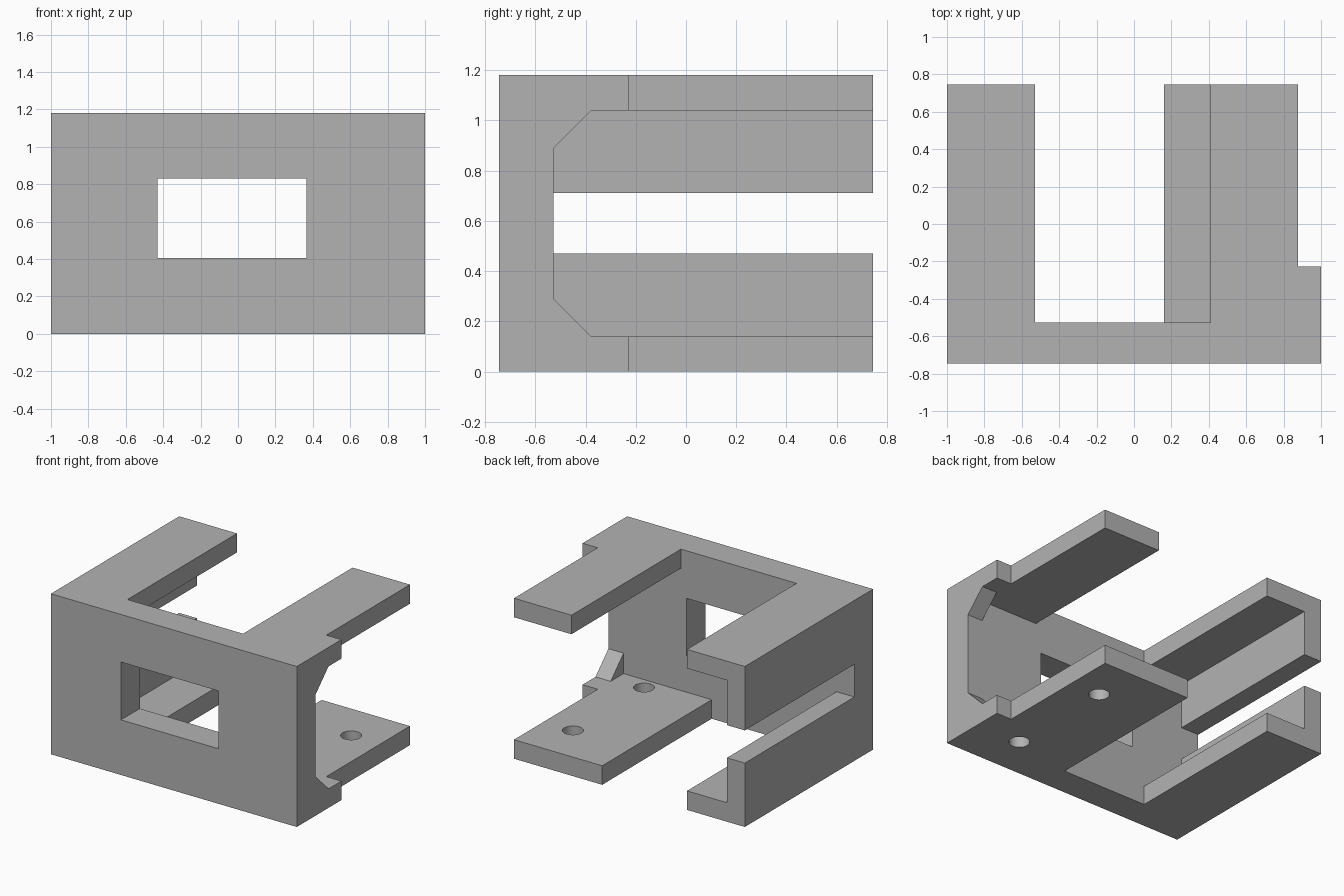
import bpy
import bmesh

if "Cube" in bpy.data.objects:
    bpy.data.objects.remove(bpy.data.objects["Cube"], do_unlink=True)

grey = bpy.data.materials.new("plain_grey")
grey.use_nodes = True
grey.diffuse_color = (0.45, 0.45, 0.45, 1)
grey.node_tree.nodes["Principled BSDF"].inputs["Base Color"].default_value = grey.diffuse_color


def prism(name, profile, axis, low, high):
    """Extrude a profile along x or z from low to high."""
    bm = bmesh.new()
    place = (lambda a, b: (low, a, b)) if axis == "x" else (lambda a, b: (a, b, low))
    face = bm.faces.new([bm.verts.new(place(a, b)) for a, b in profile])
    grown = bmesh.ops.extrude_face_region(bm, geom=[face])["geom"]
    step = (high - low, 0, 0) if axis == "x" else (0, 0, high - low)
    bmesh.ops.translate(bm, vec=step, verts=[g for g in grown if isinstance(g, bmesh.types.BMVert)])
    bmesh.ops.recalc_face_normals(bm, faces=bm.faces)
    mesh = bpy.data.meshes.new(name)
    bm.to_mesh(mesh)
    bm.free()
    mesh.materials.append(grey)
    obj = bpy.data.objects.new(name, mesh)
    bpy.context.collection.objects.link(obj)
    return obj


def box(name, x0, x1, y0, y1, z0, z1):
    return prism(name, [(x0, y0), (x1, y0), (x1, y1), (x0, y1)], "z", z0, z1)


BACK, TOP = 0.745, 1.18
INNER = -0.527               # inner face of the front wall
FLOOR, CEILING = 0.14, 1.04  # inner faces of the plates
EDGE = 0.877                 # outer edge of the plates on the open side
FAR = 1.2                    # cutters overshoot the block

bracket = box("mounting_bracket", -1, 1, -BACK, BACK, 0, TOP)

# Hollow, plate openings, side slot, front window and shortened edge
cutters = [
    box("hollow_cutter", -0.855, EDGE, INNER, FAR, FLOOR, CEILING),
    box("top_opening_cutter", -0.53, 0.41, INNER, FAR, 0.9, 1.4),
    box("bottom_opening_cutter", -0.53, 0.16, INNER, FAR, -0.2, 0.3),
    box("side_slot_cutter", -FAR, -0.7, INNER, FAR, 0.47, 0.71),
    box("window_cutter", -0.43, 0.365, -FAR, -0.3, 0.405, 0.83),
    box("edge_step_cutter", EDGE, FAR, -0.227, FAR, -0.2, 1.4),
]

# Open side with chamfered corners
c = 0.15
cutters.append(prism("open_side_cutter", [
    (INNER, FLOOR + c), (INNER + c, FLOOR), (FAR, FLOOR),
    (FAR, CEILING), (INNER + c, CEILING), (INNER, CEILING - c)], "x", 0.8, FAR))

# Screw holes in the bottom plate
for y in (-0.425, 0.4):
    bpy.ops.mesh.primitive_cylinder_add(vertices=32, radius=0.07, depth=0.4, location=(0.64, y, 0.07))
    hole = bpy.context.object
    hole.name = "screw_hole_cutter"
    hole.data.materials.append(grey)
    cutters.append(hole)

for cutter in cutters:
    cutter.hide_render = True
    mod = bracket.modifiers.new(cutter.name, "BOOLEAN")
    mod.operation = "DIFFERENCE"
    mod.solver = "EXACT"
    mod.object = cutter

# Bake the cuts, then discard the cutters
bpy.context.view_layer.update()
graph = bpy.context.evaluated_depsgraph_get()
result = bpy.data.meshes.new_from_object(bracket.evaluated_get(graph))
bracket.modifiers.clear()
bracket.data = result
for cutter in cutters:
    bpy.data.objects.remove(cutter, do_unlink=True)

bpy.ops.object.select_all(action="DESELECT")
bracket.select_set(True)
bpy.context.view_layer.objects.active = bracket
bpy.ops.object.shade_smooth_by_angle(angle=0.5)
